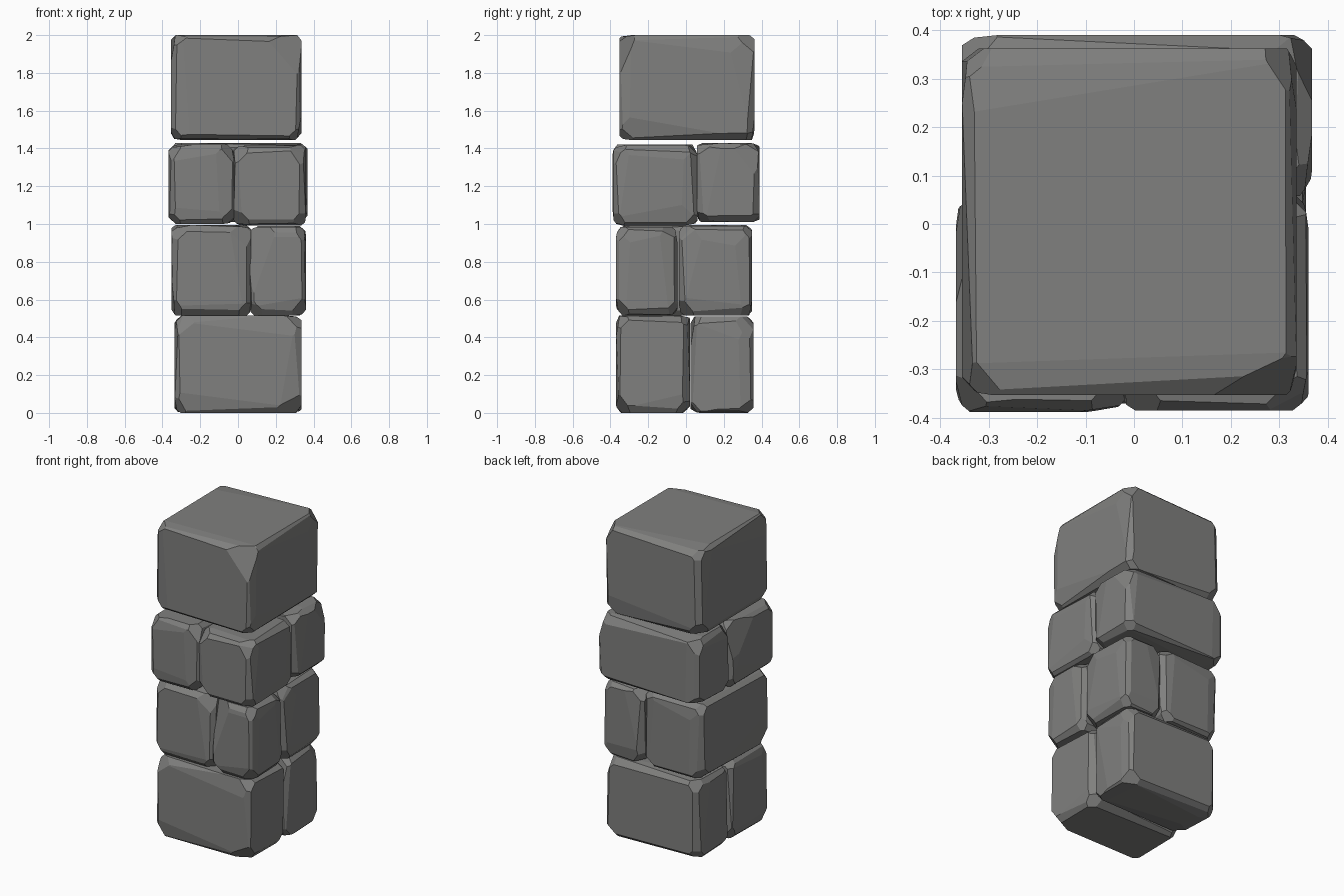
import bpy, bmesh, random
from mathutils import Vector
from itertools import product

if "Cube" in bpy.data.objects:
    bpy.data.objects.remove(bpy.data.objects["Cube"])

random.seed(11)

stone_mat = bpy.data.materials.new("grey stone")
stone_mat.diffuse_color = (0.215, 0.215, 0.21, 1)
stone_mat.use_nodes = True
stone_mat.node_tree.nodes["Principled BSDF"].inputs["Base Color"].default_value = stone_mat.diffuse_color


def slice_off(bm, point, normal):
    """Cut away everything beyond the plane and cap the hole."""
    geom = bm.verts[:] + bm.edges[:] + bm.faces[:]
    res = bmesh.ops.bisect_plane(bm, geom=geom, dist=1e-5, plane_co=point,
                                 plane_no=normal, clear_outer=True)
    edges = [e for e in res["geom_cut"]
             if isinstance(e, bmesh.types.BMEdge) and e.is_boundary]
    if edges:
        bmesh.ops.holes_fill(bm, edges=edges, sides=0)


def stone(name, lo, hi, chips=()):
    lo, hi = Vector(lo), Vector(hi)
    mid, half = (lo + hi) / 2, (hi - lo) / 2
    bm = bmesh.new()
    bmesh.ops.create_cube(bm, size=2)
    for v in bm.verts:
        v.co = mid + Vector(v.co[i] * half[i] for i in range(3))

    # worn edges: one irregular chamfer plus one shallow facet
    for axis in range(3):
        a, b = [i for i in range(3) if i != axis]
        for sa, sb in product((-1, 1), repeat=2):
            wide, thin = random.uniform(0.05, 0.09), random.uniform(0.008, 0.015)
            shallow = (wide, thin) if random.random() < 0.5 else (thin, wide)
            cuts = [(random.uniform(0.02, 0.04), random.uniform(0.02, 0.04)), shallow]
            for da, db in cuts:
                n, p = Vector(), mid.copy()
                n[a], n[b] = sa / da, sb / db
                n.normalize()
                n[axis] = random.uniform(-0.035, 0.035)
                p[a] += sa * (half[a] - da)
                p[b] += sb * half[b]
                slice_off(bm, p, n.normalized())

    # blunted corners, then the larger broken chips
    corners = [(s, [random.uniform(0.07, 0.12) for _ in range(3)])
               for s in product((-1, 1), repeat=3)]
    for s, d in corners + list(chips):
        n = Vector(s[i] / d[i] for i in range(3)).normalized()
        p = mid + Vector(s[i] * half[i] for i in range(3))
        p.x -= s[0] * d[0]
        slice_off(bm, p, n)

    bmesh.ops.recalc_face_normals(bm, faces=bm.faces[:])
    me = bpy.data.meshes.new(name)
    bm.to_mesh(me)
    bm.free()
    me.materials.append(stone_mat)
    bpy.context.collection.objects.link(bpy.data.objects.new(name, me))


# bottom course: two stones, front and back
stone("base_front_stone", (-0.335, -0.37, 0), (0.335, 0.02, 0.515),
      [((1, -1, -1), (0.17, 0.09, 0.12)), ((-1, -1, 1), (0.15, 0.06, 0.12))])
stone("base_back_stone", (-0.335, 0.025, 0), (0.335, 0.358, 0.51),
      [((1, 1, 1), (0.06, 0.13, 0.18))])

# second course: full-depth stone on the left, two on the right
stone("lower_left_stone", (-0.352, -0.36, 0.515), (0.068, 0.35, 0.995),
      [((1, -1, 1), (0.14, 0.07, 0.18))])
stone("lower_right_front_stone", (0.06, -0.37, 0.515), (0.36, -0.045, 0.985),
      [((-1, -1, 1), (0.15, 0.09, 0.42)), ((-1, -1, -1), (0.07, 0.05, 0.12))])
stone("lower_right_back_stone", (0.07, -0.037, 0.515), (0.355, 0.35, 0.99),
      [((1, -1, 1), (0.05, 0.12, 0.13))])

# third course: two at the front, full-width stone behind
stone("upper_left_front_stone", (-0.367, -0.388, 1.0), (-0.02, 0.055, 1.42),
      [((-1, 1, 1), (0.05, 0.24, 0.3))])
stone("upper_right_front_stone", (-0.025, -0.385, 0.992), (0.36, 0.06, 1.415),
      [((1, -1, 1), (0.1, 0.06, 0.15))])
stone("upper_back_stone", (-0.355, 0.058, 1.01), (0.367, 0.39, 1.43),
      [((1, 1, 1), (0.06, 0.16, 0.2))])

# cap stone
stone("cap_stone", (-0.355, -0.353, 1.445), (0.335, 0.362, 2.0),
      [((1, -1, 1), (0.2, 0.09, 0.23))])
